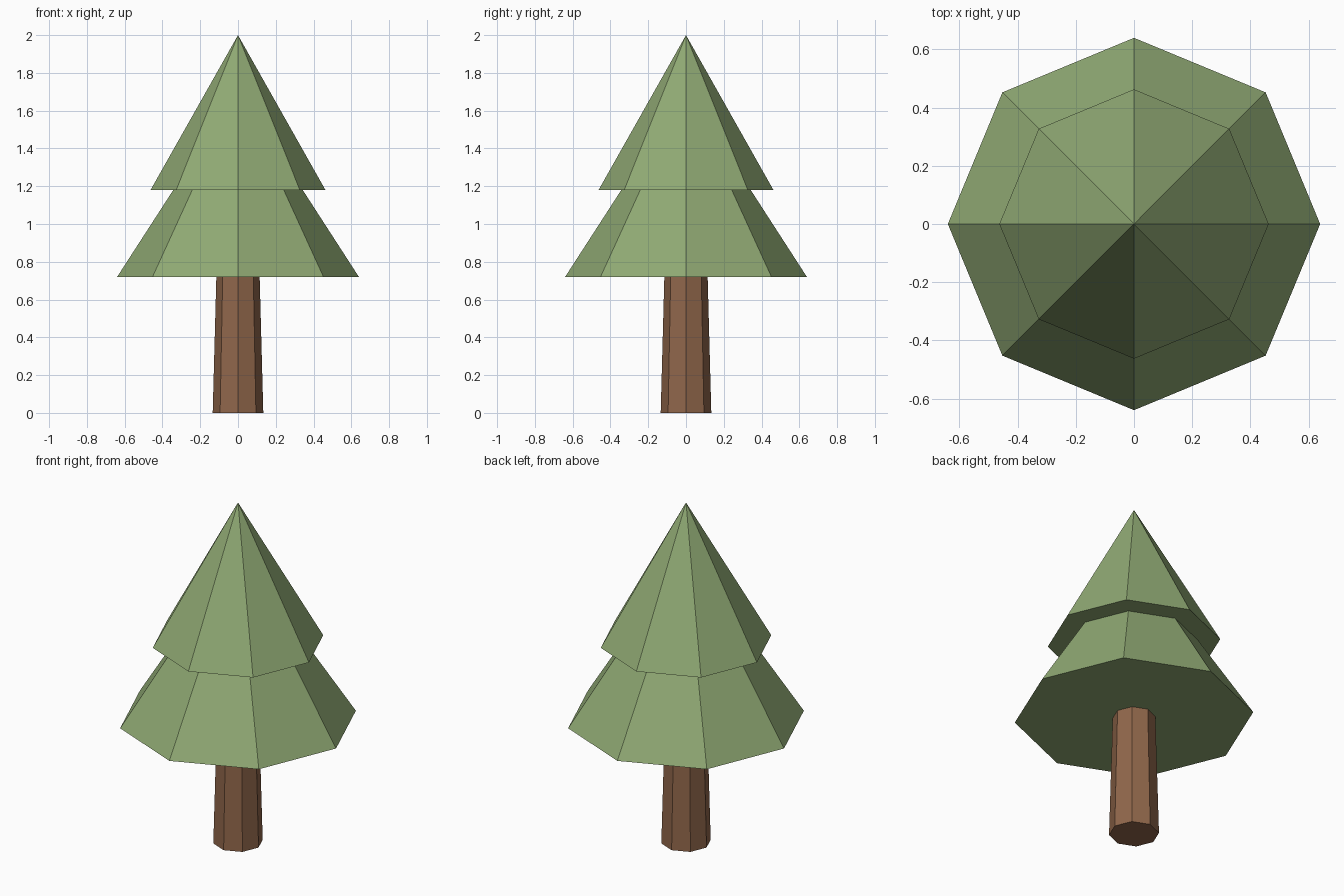
import bpy

cube = bpy.data.objects.get("Cube")
if cube:
    bpy.data.objects.remove(cube, do_unlink=True)


def make_material(name, rgb):
    mat = bpy.data.materials.new(name)
    mat.use_nodes = True
    colour = (*rgb, 1.0)
    mat.diffuse_color = colour
    mat.node_tree.nodes["Principled BSDF"].inputs["Base Color"].default_value = colour
    return mat


def octagon_cone(name, bottom_radius, top_radius, bottom_z, top_z, mat):
    """Flat-shaded eight-sided cone with corners on the x and y axes."""
    bpy.ops.mesh.primitive_cone_add(
        vertices=8, radius1=bottom_radius, radius2=top_radius,
        depth=top_z - bottom_z, location=(0, 0, (bottom_z + top_z) / 2))
    obj = bpy.context.object
    obj.name = obj.data.name = name
    obj.data.materials.append(mat)
    return obj


bark = make_material("bark brown", (0.28, 0.135, 0.07))
needles = make_material("needle green", (0.28, 0.40, 0.175))

# Tapered trunk, ending just inside the lower foliage
octagon_cone("trunk", 0.134, 0.113, 0.0, 0.78, bark)

# Two overlapping tiers of foliage
octagon_cone("lower_foliage", 0.64, 0.0, 0.72, 1.71, needles)
octagon_cone("upper_foliage", 0.463, 0.0, 1.18, 2.0, needles)
